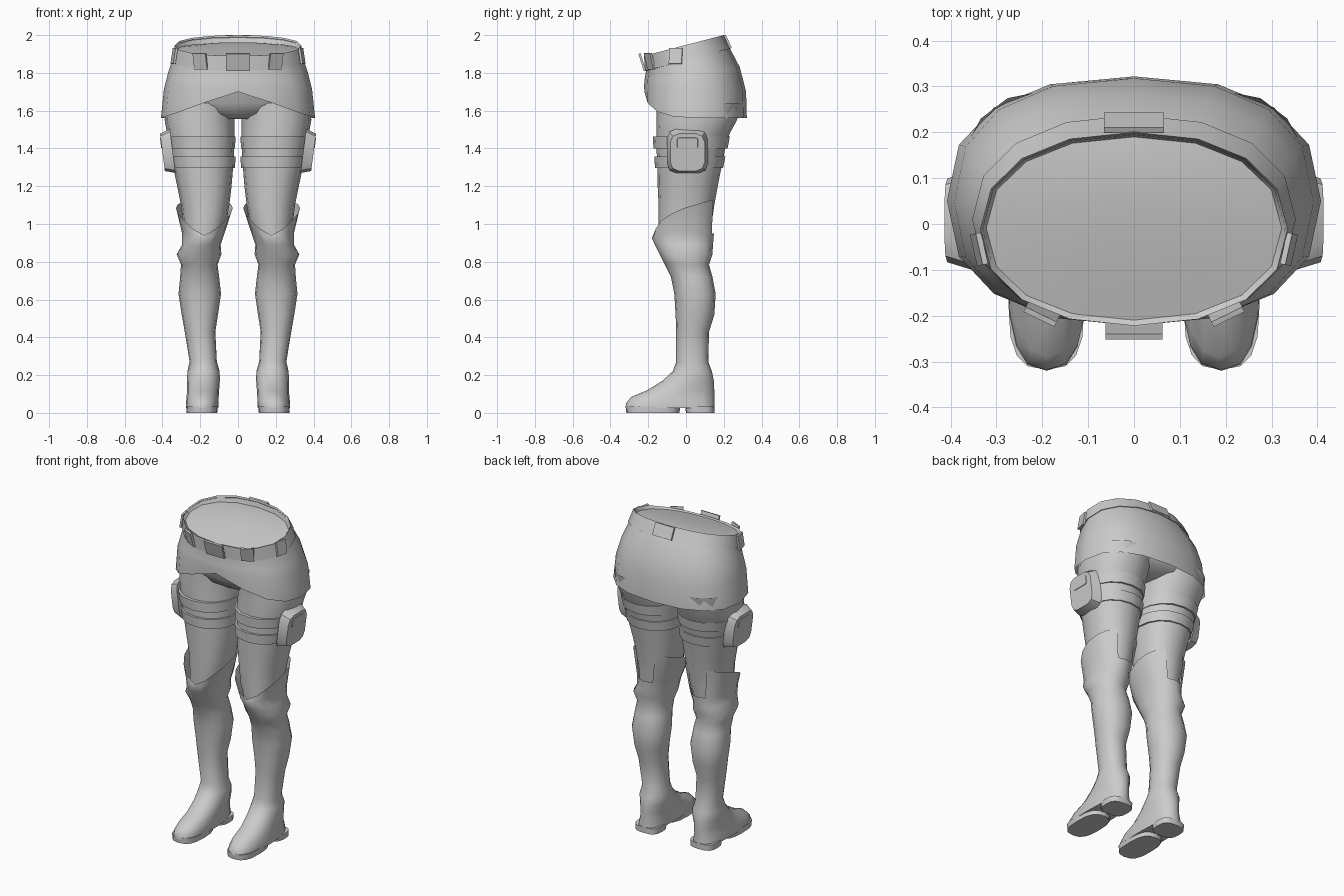
import bpy, bmesh, math
from mathutils import Matrix, Euler, Vector

N = 16
grey = bpy.data.materials.new("light_grey")
grey.diffuse_color = (0.6, 0.6, 0.6, 1)


def finish(name, bm, mirror, angle=60):
    bmesh.ops.recalc_face_normals(bm, faces=bm.faces)
    me = bpy.data.meshes.new(name)
    bm.to_mesh(me)
    bm.free()
    me.materials.append(grey)
    ob = bpy.data.objects.new(name, me)
    bpy.context.collection.objects.link(ob)
    bpy.ops.object.select_all(action='DESELECT')
    ob.select_set(True)
    bpy.context.view_layer.objects.active = ob
    bpy.ops.object.shade_smooth_by_angle(angle=math.radians(angle))
    if mirror:
        ob.modifiers.new("mirror", 'MIRROR').use_mirror_merge = False
    return ob


def ring(bm, z, x0, x1, y0, y1, p=2.2):
    """Rounded ring starting at the front; z is a height, (front, back) or a half list."""
    out = []
    for i in range(N):
        a = 2 * math.pi * i / N
        s, c = math.sin(a), math.cos(a)
        u = math.copysign(abs(s) ** (2 / p), s)
        v = -math.copysign(abs(c) ** (2 / p), c)
        if isinstance(z, list):
            h = z[min(i, N - i)]
        elif isinstance(z, tuple):
            h = z[0] + (z[1] - z[0]) * (v + 1) / 2
        else:
            h = z
        out.append(bm.verts.new(((x0 + x1) / 2 + u * (x1 - x0) / 2,
                                 (y0 + y1) / 2 + v * (y1 - y0) / 2, h)))
    return out


def loft(name, rows, mirror=False, cap0=False, cap1=False, notch=False, angle=60):
    bm = bmesh.new()
    rings = [ring(bm, *r) for r in rows]
    for k in range(len(rings) - 1):
        for i in range(N):
            if notch and k == 0 and i in (N // 2 - 1, N // 2):
                continue
            j = (i + 1) % N
            bm.faces.new((rings[k][i], rings[k][j], rings[k + 1][j], rings[k + 1][i]))
    for use, r in ((cap0, rings[0]), (cap1, rings[-1])):
        if use:
            bm.faces.new(r)
    return finish(name, bm, mirror, angle)


def box(name, loc, size, rot=(0, 0, 0), mirror=False, bevel=0, taper=1):
    """Box whose +x side can be narrowed by taper."""
    bm = bmesh.new()
    bmesh.ops.create_cube(bm, size=1)
    for v in bm.verts:
        if v.co.x > 0:
            v.co.y *= taper
            v.co.z *= taper
        v.co = Vector([v.co[i] * size[i] for i in range(3)])
    if bevel:
        edges = [e for e in bm.edges if abs(e.verts[0].co.x - e.verts[1].co.x) > size[0] / 2]
        bmesh.ops.bevel(bm, geom=edges, offset=bevel, segments=2, profile=0.5, affect='EDGES')
    bm.transform(Matrix.Translation(loc) @ Euler(rot).to_matrix().to_4x4())
    return finish(name, bm, mirror, 30)


# Short skirt with a tilted waist and a hem raised at the front
loft("skirt", [
    ((1.885, 1.99), -.330, .330, -.215, .195),
    ((1.81, 1.93), -.348, .348, -.212, .232),
    ((1.76, 1.83), -.372, .372, -.220, .285, 2.3),
    ((1.73, 1.70), -.392, .392, -.222, .318, 2.4),
    ([1.70, 1.64, 1.595, 1.57, 1.56, 1.56, 1.56, 1.56, 1.56], -.408, .408, -.220, .322, 2.4),
])

# Belt band and the surface closing the waist inside it
loft("belt", [
    ((1.885, 1.96), -.322, .322, -.208, .190),
    ((1.89, 2.0), -.335, .335, -.222, .200),
    ((1.81, 1.93), -.353, .353, -.218, .238),
    ((1.81, 1.93), -.340, .340, -.205, .225),
], angle=40)
loft("waist_cap", [
    ((1.885, 1.96), -.325, .325, -.212, .193),
    ((1.905, 1.962), -.22, .22, -.14, .13),
    ((1.93, 1.95), -.08, .08, -.05, .05),
], cap1=True)

# Belt plates
box("front_belt_plate", (0, -.232, 1.857), (.125, .012, .095), (.3, 0, 0))
box("side_front_belt_plate", (.2, -.193, 1.862), (.075, .012, .088), (.25, 0, .45), True)
box("side_belt_plate", (.338, -.055, 1.89), (.07, .012, .085), (-.15, 0, 1.35), True)
box("back_belt_plate", (0, .221, 1.965), (.13, .012, .075), (.45, 0, 0))

# Pelvis under the skirt
loft("pelvis", [
    (1.76, -.34, .34, -.20, .27),
    (1.64, -.36, .36, -.165, .285),
    (1.585, -.30, .30, -.13, .25),
    (1.555, -.10, .10, -.08, .16),
], cap1=True)

# Thighs
loft("thigh", [
    (1.64, .01, .385, -.155, .290),
    (1.55, .018, .388, -.155, .270),
    (1.48, .018, .376, -.157, .232),
    (1.40, .020, .362, -.156, .208),
    (1.30, .026, .343, -.152, .188),
    (1.20, .034, .322, -.150, .168),
    (1.10, .046, .302, -.145, .150),
    (1.00, .062, .290, -.145, .135),
    (.90, .090, .285, -.140, .125),
], True)

# Two straps around each thigh
for name, z0, z1, x1, y0, y1 in (("upper_strap", 1.40, 1.462, .378, -.176, .232),
                                 ("lower_strap", 1.297, 1.357, .360, -.168, .208)):
    d = .02
    loft(name, [
        (z1, .015 + d, x1 - d, y0 + d, y1 - d),
        (z1, .013, x1, y0, y1),
        (z0, .016, x1 - .012, y0 + .004, y1 - .012),
        (z0, .015 + d, x1 - .012 - d, y0 + d, y1 - .012 - d),
    ], True, angle=40)

# Thigh pouch with a raised flap
tilt = (0, .13, 0)
box("pouch", (.373, .008, 1.383), (.055, .215, .235), tilt, True, .045, .85)
box("pouch_flap", (.403, .008, 1.43), (.014, .12, .06), tilt, True, .01, .9)

# Tall boots: flared cuff with a back notch, knee fold, calf, ankle and foot
cuff = [.94, .975, 1.02, 1.055, 1.085, 1.105, 1.12, 1.13, .95]
loft("boot", [
    (cuff, .028, .328, -.172, .155),
    ([.925, .935, .95, .955, .955, .95, .95, .95, .95], .070, .297, -.180, .148),
    (.89, .092, .296, -.165, .143),
    (.84, .088, .325, -.140, .140),
    (.785, .108, .302, -.112, .122),
    (.72, .100, .306, -.080, .140),
    (.63, .090, .315, -.062, .157),
    (.52, .106, .298, -.055, .150),
    (.43, .120, .282, -.052, .122),
    (.27, .112, .256, -.052, .118),
    (.22, .097, .268, -.070, .137),
    (.17, .096, .270, -.125, .147, 2),
    (.12, .100, .270, -.205, .150, 2),
    (.085, .102, .272, -.290, .150, 2.2),
    (.05, .102, .276, -.318, .150, 2.6),
    (.025, .105, .276, -.320, .150, 2.8),
], True, cap1=True, notch=True)

# Soles with an arch gap between forefoot and heel
loft("front_sole", [(.035, .108, .274, -.318, -.03, 2.8), (0, .11, .272, -.316, -.035, 2.8)],
     True, True, True)
loft("heel", [(.035, .108, .274, -.005, .15, 3), (0, .11, .272, 0, .15, 3)], True, True, True)
